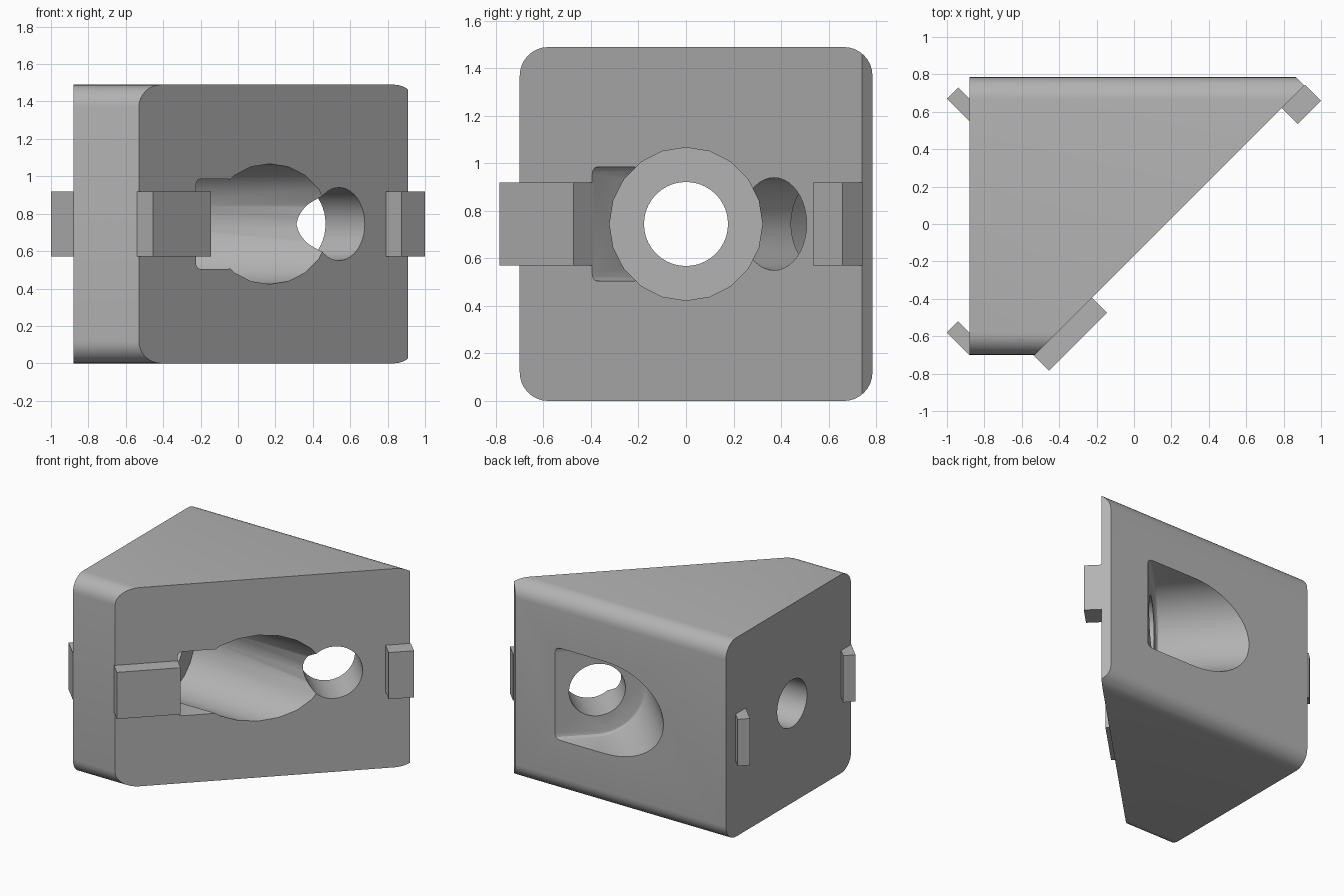
import bpy, bmesh
from math import sin, cos, pi, radians
from mathutils import Matrix, Vector

cube = bpy.data.objects.get("Cube")
if cube:
    bpy.data.objects.remove(cube)

grey = bpy.data.materials.new("plain grey")
grey.use_nodes = True
colour = (0.45, 0.45, 0.45, 1)
grey.diffuse_color = colour
grey.node_tree.nodes["Principled BSDF"].inputs["Base Color"].default_value = colour

MID = 0.745                                  # height of the hole centres
UP = Vector((0, 0, 1))
ALONG = Vector((1, 1, 0)).normalized()       # along the slanted face
INWARD = Vector((-1, 1, 0)).normalized()     # into the slanted face


def frame(origin, x_axis, z_axis):
    """Matrix with the given origin, x axis and z axis."""
    rot = Matrix((x_axis, z_axis.cross(x_axis), z_axis)).transposed().to_4x4()
    return Matrix.Translation(origin) @ rot


def prism(name, outline, depth, matrix=Matrix(), fillet=0, walls=False, cut=None):
    """Extrude a flat outline along local z; fillet the floor edges and, if asked, the walls."""
    bm = bmesh.new()
    base = bm.faces.new([bm.verts.new((x, y, 0)) for x, y in outline])
    top = bmesh.ops.extrude_face_region(bm, geom=[base])["geom"]
    bmesh.ops.translate(bm, verts=[v for v in top if isinstance(v, bmesh.types.BMVert)],
                        vec=(0, 0, depth))
    if fillet:
        edges = [e for e in bm.edges
                 if (min(v.co.z for v in e.verts) < 1e-4 if walls
                     else max(v.co.z for v in e.verts) < 1e-4)]
        bmesh.ops.bevel(bm, geom=edges, offset=fillet, segments=3, profile=0.5, affect='EDGES')
    bmesh.ops.transform(bm, matrix=matrix, verts=bm.verts)
    for point, normal in cut or []:
        geom = bm.verts[:] + bm.edges[:] + bm.faces[:]
        res = bmesh.ops.bisect_plane(bm, geom=geom, plane_co=point, plane_no=normal,
                                     clear_outer=True)
        rim = [e for e in res["geom_cut"] if isinstance(e, bmesh.types.BMEdge)]
        bmesh.ops.contextual_create(bm, geom=rim)
    bmesh.ops.recalc_face_normals(bm, faces=bm.faces)
    mesh = bpy.data.meshes.new(name)
    bm.to_mesh(mesh)
    bm.free()
    mesh.materials.append(grey)
    obj = bpy.data.objects.new(name, mesh)
    bpy.context.collection.objects.link(obj)
    return obj


def arc(cx, cy, r, start, end, steps):
    angles = [radians(start + (end - start) * i / steps) for i in range(steps + 1)]
    return [(cx + r * cos(a), cy + r * sin(a)) for a in angles]


def circle(r, sides):
    return arc(0, 0, r, 0, 360, sides)[:-1]


# Wedge body: rounded block along x, cut by the slanted face and the small corner chamfer
R = 0.12
rounded = (arc(0.785 - R, R, R, -90, 0, 8) + arc(0.785 - R, 1.49 - R, R, 0, 90, 8)
           + arc(-0.70 + R, 1.49 - R, R, 90, 180, 8) + arc(-0.70 + R, R, R, 180, 270, 8))
body = prism("wedge_body", rounded, 2.2,
             frame((-0.88, 0, 0), Vector((0, 1, 0)), Vector((1, 0, 0))),
             cut=[((0.91, 0.74, 0), -INWARD), ((0.91, 0.74, 0), ALONG)])

# Cutters: straight bolt hole and its head bore, with a side slot
X, Y = Vector((1, 0, 0)), Vector((0, 1, 0))
slant_hole = Vector((0.54, 0.37, MID))
seat = slant_hole + INWARD * 0.297
half = 0.345
u_shape = [(0.7, -half)] + arc(0, 0, half, 270, 90, 24) + [(0.7, half)]
slot = [(0, -0.24), (0.28, -0.24), (0.28, 0.24), (0, 0.24)]
cutters = [
    prism("bolt_hole_cutter", circle(0.177, 40), 1, frame((-1.1, 0, MID), Y, X)),
    prism("head_bore_cutter", circle(0.322, 20), 2, frame((-0.58, 0, MID), Y, X)),
    prism("side_slot_cutter", slot, 0.6,
          frame(Vector((-0.23, -0.39, MID)) + INWARD * 0.3, ALONG, -INWARD), 0.03, True),
    # Slanted bolt hole and the U-shaped pocket behind it
    prism("slant_hole_cutter", circle(0.195, 40), 0.8,
          frame(slant_hole - INWARD * 0.3, ALONG, INWARD)),
    prism("back_pocket_cutter", u_shape, 1.2, frame(seat, ALONG, INWARD), 0.03),
]
bpy.context.view_layer.objects.active = body
for cutter in cutters:
    cutter.hide_render = True
    mod = body.modifiers.new(cutter.name, 'BOOLEAN')
    mod.operation, mod.solver, mod.object = 'DIFFERENCE', 'EXACT', cutter
    bpy.ops.object.modifier_apply(modifier=mod.name)
for cutter in cutters:
    bpy.data.objects.remove(cutter)

for obj in bpy.context.selected_objects:
    obj.select_set(False)
body.select_set(True)
bpy.ops.object.shade_smooth_by_angle(angle=radians(25))

# Locating tabs on the side face and the slanted face
lift = Matrix.Translation((0, 0, 0.57))
for name, y in (("side_tab_back", 0.67), ("side_tab_front", -0.58)):
    prism(name, [(-1, y), (-0.88, y - 0.12), (-0.88, y), (-0.94, y + 0.06)], 0.35, lift)
for name, start, length in (("slant_tab_front", (-0.54, -0.70, 0.57), 0.44),
                            ("slant_tab_back", (0.79, 0.62, 0.57), 0.175)):
    prism(name, [(0, 0), (length, 0), (length, 0.12), (0, 0.12)][::-1], 0.35,
          frame(start, ALONG, UP) @ Matrix.Scale(-1, 4, (0, 1, 0)))
